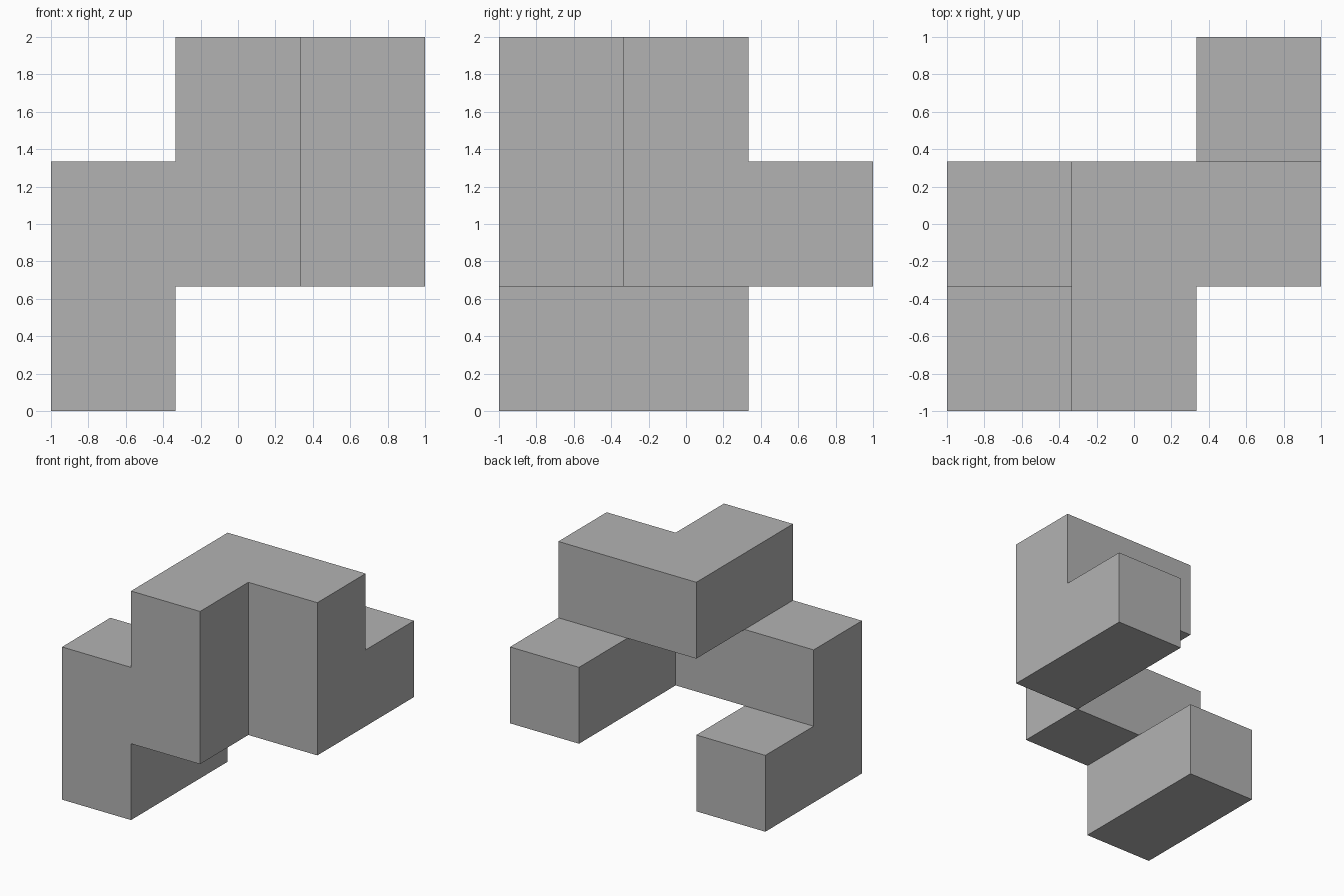
import bpy
import bmesh
from mathutils import Vector

default = bpy.data.objects.get("Cube")
if default:
    bpy.data.objects.remove(default, do_unlink=True)

# One plain grey for the whole piece
grey = bpy.data.materials.new("mid grey")
grey.use_nodes = True
colour = (0.45, 0.45, 0.45, 1.0)
grey.diffuse_color = colour
grey.node_tree.nodes["Principled BSDF"].inputs["Base Color"].default_value = colour

SIDE = 2 / 3
AXES = [Vector((1, 0, 0)), Vector((0, 1, 0)), Vector((0, 0, 1))]
DIRECTIONS = {
    "right": AXES[0], "left": -AXES[0],
    "back": AXES[1], "front": -AXES[1],
    "up": AXES[2], "down": -AXES[2],
}

# The piece is a chain of cubes that bends through a cubic lattice
cells = [Vector((1, 1, 0))]
for step in "front up left front down left down back".split():
    cells.append(cells[-1] + DIRECTIONS[step])
occupied = {tuple(c) for c in cells}

# Outer skin: a square wherever a cube has no neighbour
bm = bmesh.new()
for cell in cells:
    for normal in DIRECTIONS.values():
        if tuple(cell + normal) in occupied:
            continue
        u = Vector((normal.y, normal.z, normal.x))
        v = normal.cross(u)
        corners = [-u - v, u - v, u + v, -u + v]
        bm.faces.new([bm.verts.new((cell + (normal + c) / 2) * SIDE + AXES[2])
                      for c in corners])

# Weld the squares and merge coplanar ones into clean flat faces
bmesh.ops.remove_doubles(bm, verts=bm.verts, dist=0.001)
bmesh.ops.dissolve_limit(bm, angle_limit=0.01, verts=bm.verts, edges=bm.edges)

mesh = bpy.data.meshes.new("bent_cube_chain")
bm.to_mesh(mesh)
bm.free()
mesh.materials.append(grey)
piece = bpy.data.objects.new("bent_cube_chain", mesh)
bpy.context.collection.objects.link(piece)
